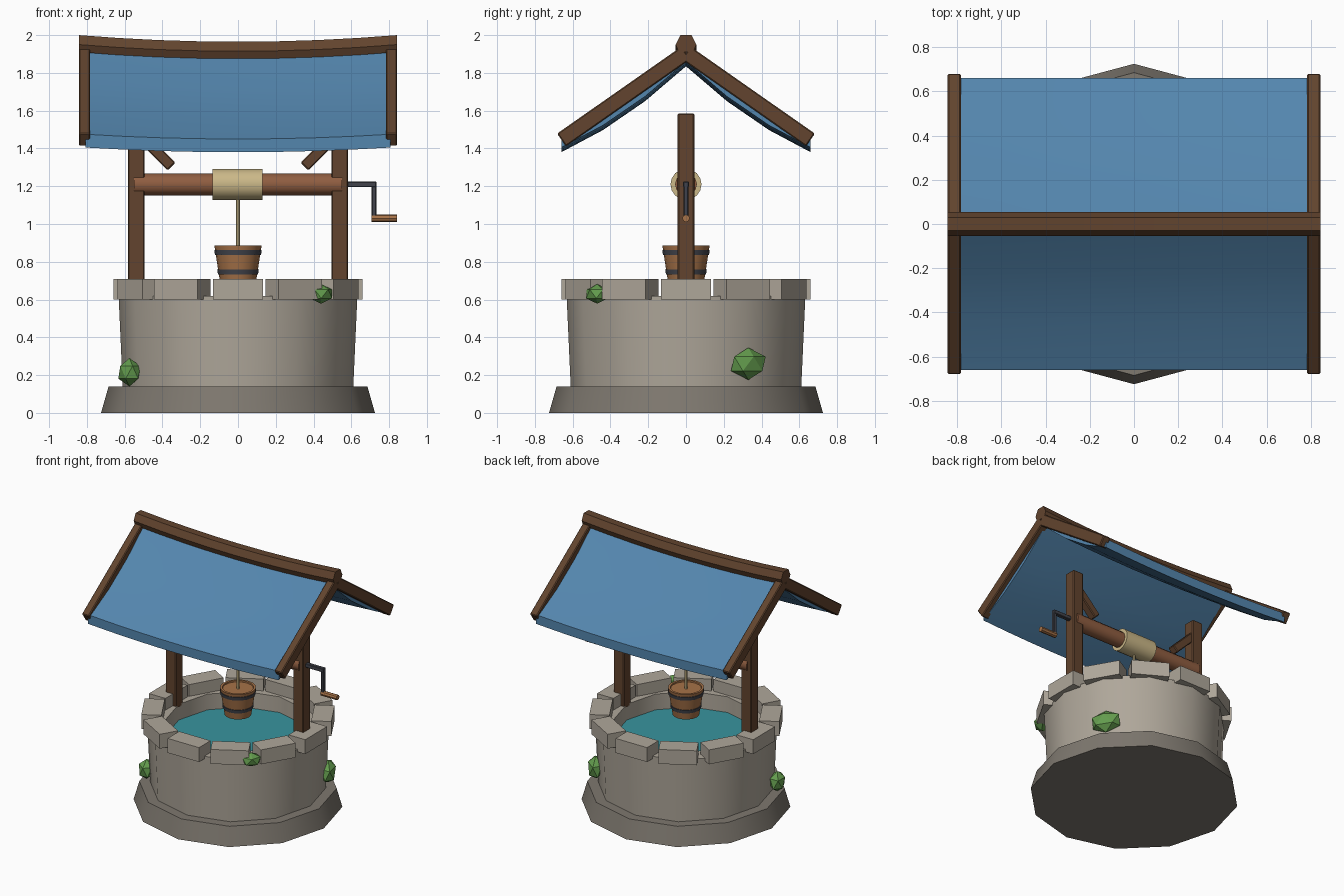
import bpy
import bmesh
from math import cos, sin, pi, radians
from mathutils import Vector, Matrix

if "Cube" in bpy.data.objects:
    bpy.data.objects.remove(bpy.data.objects["Cube"], do_unlink=True)


def material(name, *srgb):
    colour = [((c / 255 + 0.055) / 1.055) ** 2.4 for c in srgb] + [1]
    m = bpy.data.materials.new(name)
    m.use_nodes = True
    m.diffuse_color = colour
    m.node_tree.nodes["Principled BSDF"].inputs["Base Color"].default_value = colour
    return m


STONE = material("pale stone", 175, 167, 154)
BASE = material("dark stone", 126, 120, 111)
BEAM = material("dark timber", 98, 68, 46)
AXLE = material("reddish wood", 144, 94, 65)
OAK = material("bucket wood", 166, 114, 72)
IRON = material("iron", 66, 68, 76)
ROPE = material("rope", 203, 184, 136)
CLOTH = material("blue roof", 84, 134, 174)
WATER = material("water", 56, 148, 158)
MOSS = material("moss", 100, 157, 78)


def finish(name, bm, mat, smooth=True, bevel=0):
    bmesh.ops.recalc_face_normals(bm, faces=bm.faces)
    mesh = bpy.data.meshes.new(name)
    bm.to_mesh(mesh)
    bm.free()
    mesh.materials.append(mat)
    ob = bpy.data.objects.new(name, mesh)
    bpy.context.collection.objects.link(ob)
    if smooth:
        bpy.ops.object.select_all(action="DESELECT")
        ob.select_set(True)
        bpy.context.view_layer.objects.active = ob
        bpy.ops.object.shade_smooth_by_angle(angle=radians(35))
    if bevel:
        mod = ob.modifiers.new("soft edges", "BEVEL")
        mod.width = bevel
        mod.segments = 1
    return ob


def loft(name, rings, mat, smooth=True):
    """Skin a row of closed rings and cap both ends."""
    bm = bmesh.new()
    rows = [[bm.verts.new(p) for p in ring] for ring in rings]
    for a, b in zip(rows, rows[1:]):
        for i in range(len(a)):
            j = (i + 1) % len(a)
            bm.faces.new((a[i], a[j], b[j], b[i]))
    bm.faces.new(rows[0])
    bm.faces.new(rows[-1])
    return finish(name, bm, mat, smooth)


def lathe(name, profile, mat, sides=12):
    """Turn (radius, z) points about the z axis."""
    angles = [2 * pi * i / sides for i in range(sides)]
    return loft(name, [[(r * cos(a), r * sin(a), z) for a in angles] for r, z in profile], mat)


def rod(name, x0, x1, z, r, mat, sides=12):
    """Cylinder along x."""
    angles = [2 * pi * i / sides for i in range(sides)]
    return loft(name, [[(x, r * cos(a), z + r * sin(a)) for a in angles] for x in (x0, x1)], mat)


def bar(name, a, b, width, depth, mat, bevel=0.006):
    """Box running from a to b."""
    a, b = Vector(a), Vector(b)
    turn = (b - a).to_track_quat("X", "Z").to_matrix().to_4x4()
    size = Matrix.Diagonal(((b - a).length, width, depth, 1))
    bm = bmesh.new()
    bmesh.ops.create_cube(bm, size=1, matrix=Matrix.Translation((a + b) / 2) @ turn @ size)
    return finish(name, bm, mat, False, bevel)


# Stone basin and water
lathe("base_plinth", [(0.725, 0), (0.685, 0.14)], BASE)
lathe("well_wall", [(0.61, 0.13), (0.632, 0.62), (0.5, 0.62), (0.5, 0.45)], STONE)
lathe("water", [(0.505, 0.46), (0.505, 0.5)], WATER)
for i in range(12):
    a = i * pi / 6
    out = Vector((cos(a), sin(a), 0))
    up = Vector((0, 0, 0.655))
    bar(f"rim_stone_{i + 1}", out * 0.52 + up, out * 0.66 + up, 0.265, 0.11, STONE, 0)

# Moss clumps on the wall
clumps = [((-0.575, -0.28, 0.215), (0.06, 0.085, 0.075)),
          ((0.44, -0.47, 0.63), (0.06, 0.075, 0.052)),
          ((0.53, 0.33, 0.26), (0.06, 0.115, 0.085))]
for i, (place, scale) in enumerate(clumps):
    place = Vector(place)
    turn = Matrix.Rotation(Vector((1, 0)).angle_signed(place.xy) * -1, 4, "Z")
    bm = bmesh.new()
    bmesh.ops.create_icosphere(bm, subdivisions=1, radius=1,
                               matrix=Matrix.Translation(place) @ turn @ Matrix.Diagonal((*scale, 1)))
    finish(f"moss_{i + 1}", bm, MOSS, False)

# Posts, braces and gable rafters
for side, s in (("left", 1), ("right", -1)):
    bar(f"post_{side}", (s * 0.538, 0, 0.6), (s * 0.538, 0, 1.585), 0.088, 0.088, BEAM)
    bar(f"brace_{side}", (s * 0.55, 0, 1.502), (s * 0.352, 0, 1.304), 0.06, 0.058, BEAM)
    for end, t in (("front", -1), ("back", 1)):
        bar(f"rafter_{side}_{end}", (s * 0.813, 0, 1.906), (s * 0.813, t * 0.659, 1.445),
            0.06, 0.082, BEAM)

# Sagging cloth roof and ridge beam
half = [(0, 1.905), (0.217, 1.72), (0.44, 1.567), (0.66, 1.45)]
top = [(-y, z) for y, z in reversed(half[1:])] + half
section = top + [(y, z - 0.07) for y, z in reversed(top)]
ridge = [(0.03, 1.965), (0.055, 1.915), (0.038, 1.875)]
ridge += [(-y, z) for y, z in reversed(ridge)]


def sagging(name, outline, reach, sag, mat):
    steps = [i / 4 for i in range(-4, 5)]
    loft(name, [[(reach * t, y, z + sag * t * t) for y, z in outline] for t in steps], mat)


sagging("roof_cloth", section, 0.807, 0.025, CLOTH)
sagging("ridge_beam", ridge, 0.843, 0.035, BEAM)

# Winding axle with rope
rod("axle", -0.55, 0.55, 1.21, 0.058, AXLE)
rod("rope_coil", -0.135, 0.13, 1.21, 0.082, ROPE, 16)
lathe("rope", [(0.011, 0.86), (0.011, 1.15)], ROPE, 8)

# Crank
bar("crank_shaft", (0.54, 0, 1.21), (0.732, 0, 1.21), 0.03, 0.03, IRON, 0.004)
bar("crank_arm", (0.72, 0, 1.215), (0.72, 0, 1.02), 0.024, 0.024, IRON, 0.004)
rod("crank_handle", 0.708, 0.843, 1.03, 0.02, OAK, 8)

# Bucket with iron hoops
lathe("bucket", [(0.093, 0.68), (0.125, 0.885), (0.108, 0.885), (0.107, 0.875)], OAK, 16)
for name, z, r in (("lower", 0.745, 0.108), ("upper", 0.85, 0.124)):
    lathe(f"bucket_hoop_{name}", [(r - 0.002, z - 0.013), (r + 0.002, z + 0.013)], IRON, 16)
